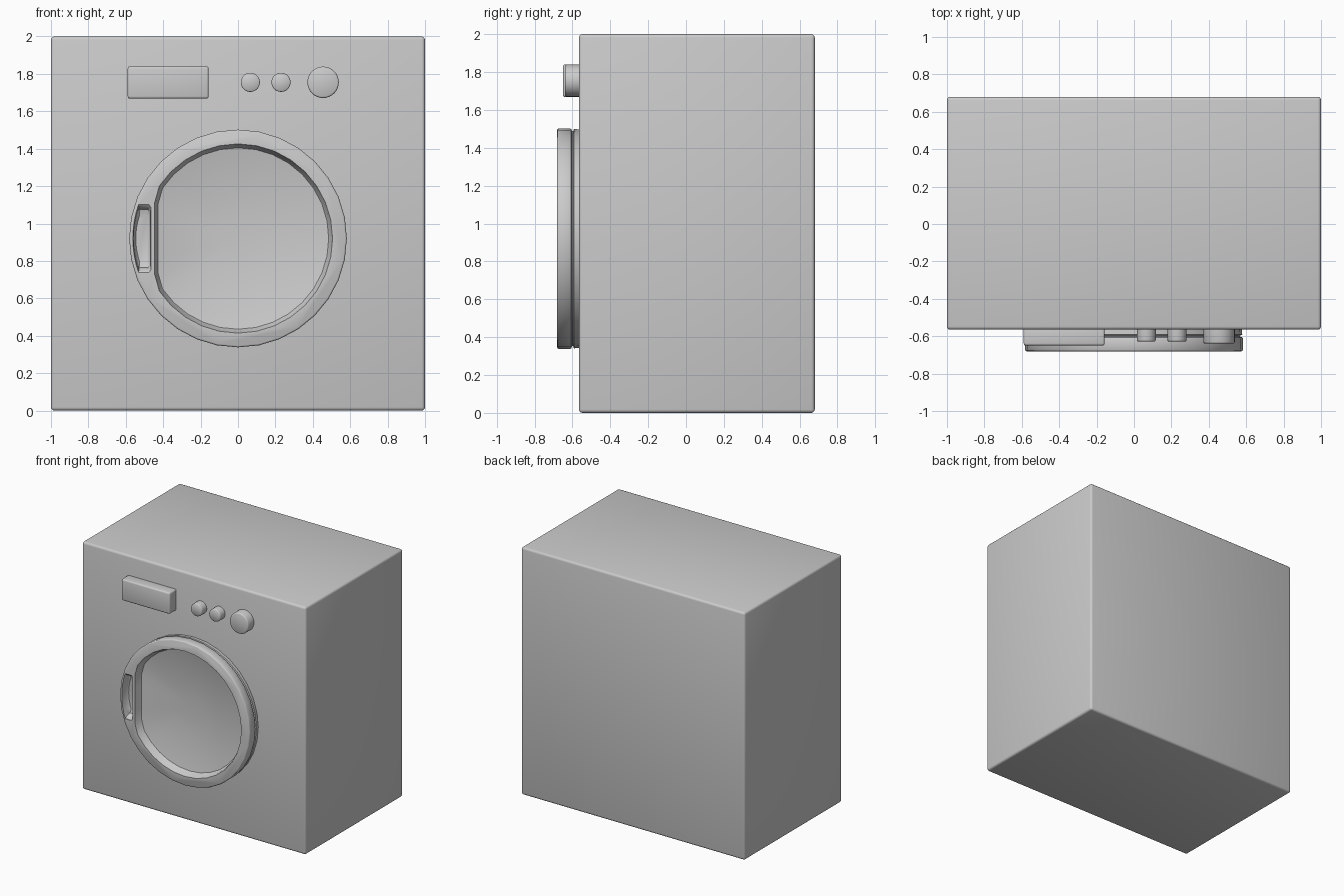
import bpy, bmesh
from math import sin, cos, pi, sqrt, radians

if "Cube" in bpy.data.objects:
    bpy.data.objects.remove(bpy.data.objects["Cube"])

DOOR_Z = 0.92


def finish(obj, angle=35):
    bpy.ops.object.select_all(action='DESELECT')
    obj.select_set(True)
    bpy.context.view_layer.objects.active = obj
    for m in list(obj.modifiers):
        bpy.ops.object.modifier_apply(modifier=m.name)
    bpy.ops.object.shade_smooth_by_angle(angle=radians(angle))


def loft(name, outline, centre, steps):
    """Skin copies of an (x, z) outline, each step being (scale, y)."""
    cx, cz = centre
    bm = bmesh.new()
    rings = [[bm.verts.new((cx + (x - cx) * s, y, cz + (z - cz) * s))
              for x, z in outline] for s, y in steps]
    n = len(outline)
    for a, b in zip(rings, rings[1:]):
        for i in range(n):
            j = (i + 1) % n
            bm.faces.new((a[i], a[j], b[j], b[i]))
    bm.faces.new(rings[0])
    bm.faces.new(rings[-1])
    bmesh.ops.recalc_face_normals(bm, faces=bm.faces)
    mesh = bpy.data.meshes.new(name)
    bm.to_mesh(mesh)
    bm.free()
    obj = bpy.data.objects.new(name, mesh)
    bpy.context.collection.objects.link(obj)
    return obj


def circle(cx, cz, r, n=32):
    return [(cx + r * cos(2 * pi * i / n), cz + r * sin(2 * pi * i / n))
            for i in range(n)]


def box(name, lo, hi, bevel):
    bpy.ops.mesh.primitive_cube_add(
        size=1, location=[(a + b) / 2 for a, b in zip(lo, hi)])
    obj = bpy.context.object
    obj.name = name
    obj.scale = [b - a for a, b in zip(lo, hi)]
    bpy.ops.object.transform_apply(location=False, rotation=False, scale=True)
    m = obj.modifiers.new("bevel", 'BEVEL')
    m.width, m.segments = bevel, 3
    finish(obj)
    return obj


# Cabinet and detergent drawer
box("cabinet", (-1, -0.565, 0), (1, 0.68, 2), 0.018)
box("detergent_drawer", (-0.59, -0.65, 1.668), (-0.157, -0.55, 1.84), 0.012)

# Buttons and dial
for name, x, r, front in (("button_left", 0.066, 0.051, -0.628),
                          ("button_right", 0.23, 0.051, -0.628),
                          ("dial", 0.455, 0.084, -0.64)):
    knob = loft(name, circle(x, 1.755, r), (x, 1.755),
                [(1, -0.55), (1, front + 0.01), (0.97, front + 0.003),
                 (0.9, front)])
    finish(knob, 50)

# Door with a seam groove round its side
door = loft("door", circle(0, DOOR_Z, 0.582), (0, DOOR_Z),
            [(0.99, -0.55), (0.995, -0.592), (0.975, -0.596), (0.975, -0.602),
             (0.995, -0.606), (1, -0.612), (1, -0.672), (0.995, -0.678),
             (0.985, -0.681)])

# Window recess: circle flattened on the handle side, with a shallow bowl
window = [(max(x, -0.44), z) for x, z in circle(0, DOOR_Z, 0.5)]
bowl = [(0.97 * cos(t), -0.62 + 0.05 * sin(t) ** 2)
        for t in (pi / 2 * i / 8 for i in range(8))]
window_cutter = loft("window_cutter", window, (0.0, DOOR_Z),
                     [(1.012, -0.75), (1.012, -0.678), (1, -0.668),
                      (0.985, -0.632)] + bowl)

# Handle slot: straight inner side, outer side following the rim
zs = [-0.182 + 0.364 * i / 8 for i in range(9)]
slot = [(-0.466, DOOR_Z + zs[0] + 0.015), (-0.466, DOOR_Z + zs[-1] - 0.015),
        (-0.476, DOOR_Z + zs[-1])]
slot += [(-sqrt(0.562 ** 2 - z * z), DOOR_Z + z) for z in reversed(zs)]
slot += [(-0.476, DOOR_Z + zs[0])]
slot_cutter = loft("slot_cutter", slot, (-0.51, DOOR_Z),
                   [(1, -0.75), (1, -0.677), (0.92, -0.665), (0.85, -0.625),
                    (0.7, -0.615)])

for cutter in (window_cutter, slot_cutter):
    m = door.modifiers.new("cut", 'BOOLEAN')
    m.operation, m.solver, m.object = 'DIFFERENCE', 'EXACT', cutter
finish(door, 40)
for cutter in (window_cutter, slot_cutter):
    bpy.data.objects.remove(cutter)
